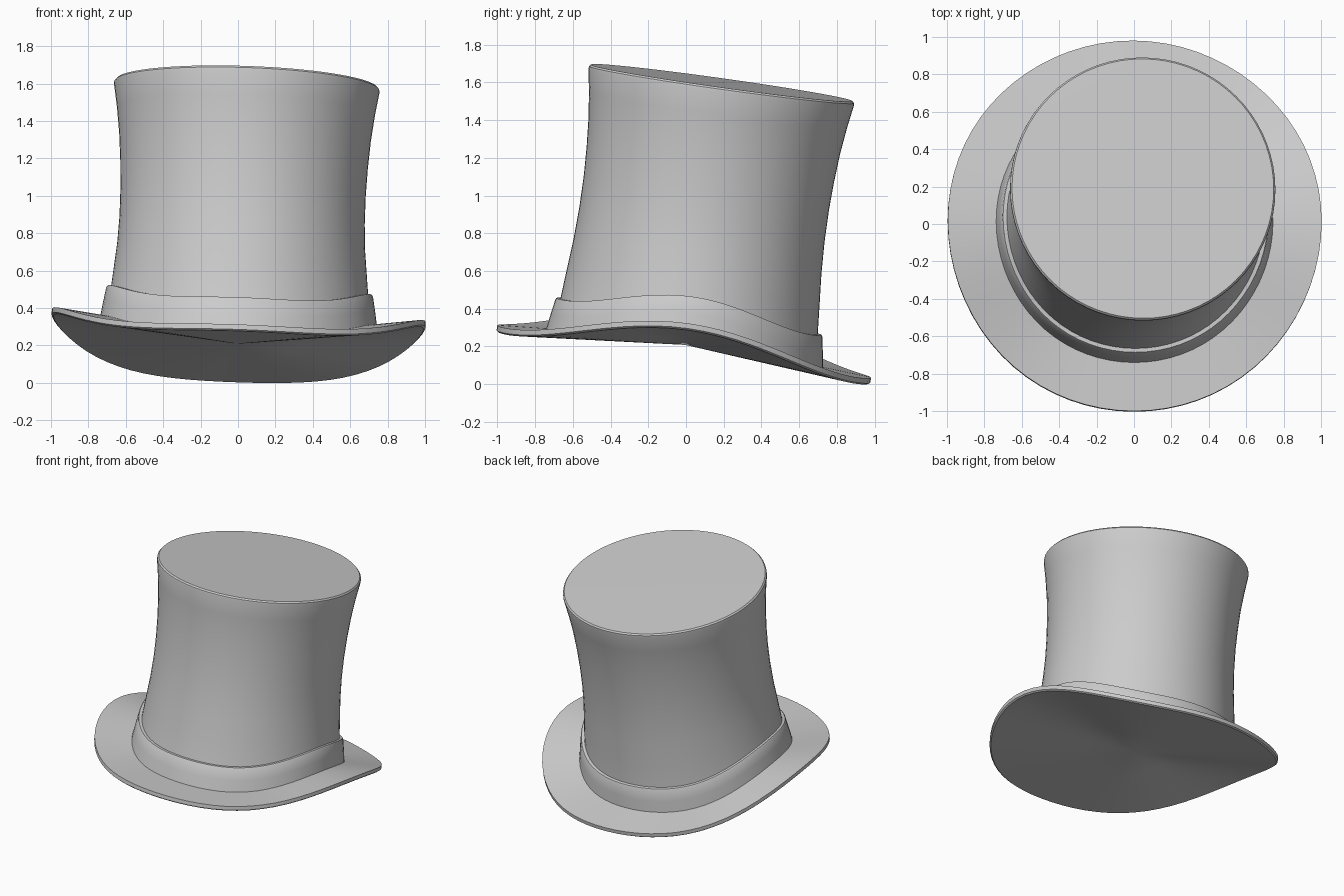
import bpy, bmesh, math
from mathutils import Vector, Matrix

if "Cube" in bpy.data.objects:
    bpy.data.objects.remove(bpy.data.objects["Cube"])

SEG = 72
# whole hat leans backwards and slightly to the right
AXIS = Vector((0.035, 0.14, 1.0)).normalized()
TILT = Vector((0, 0, 1)).rotation_difference(AXIS).to_matrix().to_4x4()
LIFT = Matrix.Translation((0, 0, 0.243))


def curl(r, a):
    """Brim droop, with both sides rolled upwards."""
    return r * (-0.07 + 0.185 * math.cos(a) ** 4)


def lathe(name, profile):
    """Revolve (radius, height, curl weight) points; radius 0 closes to a point."""
    bm = bmesh.new()
    rings = []
    for r, h, w in profile:
        if r == 0:
            rings.append([bm.verts.new((0, 0, h))] * SEG)
            continue
        ring = []
        for i in range(SEG):
            a = 2 * math.pi * i / SEG
            ring.append(bm.verts.new((r * math.cos(a), r * math.sin(a), h + w * curl(r, a))))
        rings.append(ring)
    for lo, hi in zip(rings, rings[1:]):
        for i in range(SEG):
            j = (i + 1) % SEG
            face = dict.fromkeys((lo[i], lo[j], hi[j], hi[i]))
            bm.faces.new(list(face))
    bmesh.ops.transform(bm, matrix=LIFT @ TILT, verts=bm.verts)
    mesh = bpy.data.meshes.new(name)
    bm.to_mesh(mesh)
    bm.free()
    ob = bpy.data.objects.new(name, mesh)
    bpy.context.collection.objects.link(ob)
    bpy.ops.object.select_all(action='DESELECT')
    ob.select_set(True)
    bpy.context.view_layer.objects.active = ob
    bpy.ops.object.shade_smooth_by_angle(angle=math.radians(30))
    return ob


# brim: closed underside, thin edge, top surface running under the band
T = -0.035
lathe("brim", [(0, T, 1), (0.35, T, 1), (0.7, T, 1), (0.99, T, 1), (1.0, T + 0.008, 1),
               (1.0, 0, 1), (0.9, 0, 1), (0.8, 0, 1), (0.70, 0, 1)])

# hat band: tapered ring with a flat ledge on top
lathe("hat_band", [(0.742, -0.01, 1), (0.728, 0.08, 1), (0.714, 0.16, 1),
                   (0.709, 0.167, 1), (0.675, 0.167, 1)])

# crown: waisted tube flaring to a flat, slightly bevelled top
lathe("crown", [(0.695, 0.12, 1), (0.688, 0.17, 1), (0.676, 0.31, 0.7), (0.663, 0.46, 0.4),
                (0.656, 0.62, 0.15), (0.656, 0.78, 0), (0.662, 0.93, 0), (0.673, 1.08, 0),
                (0.690, 1.22, 0), (0.710, 1.345, 0), (0.709, 1.358, 0), (0.700, 1.368, 0),
                (0, 1.37, 0)])
